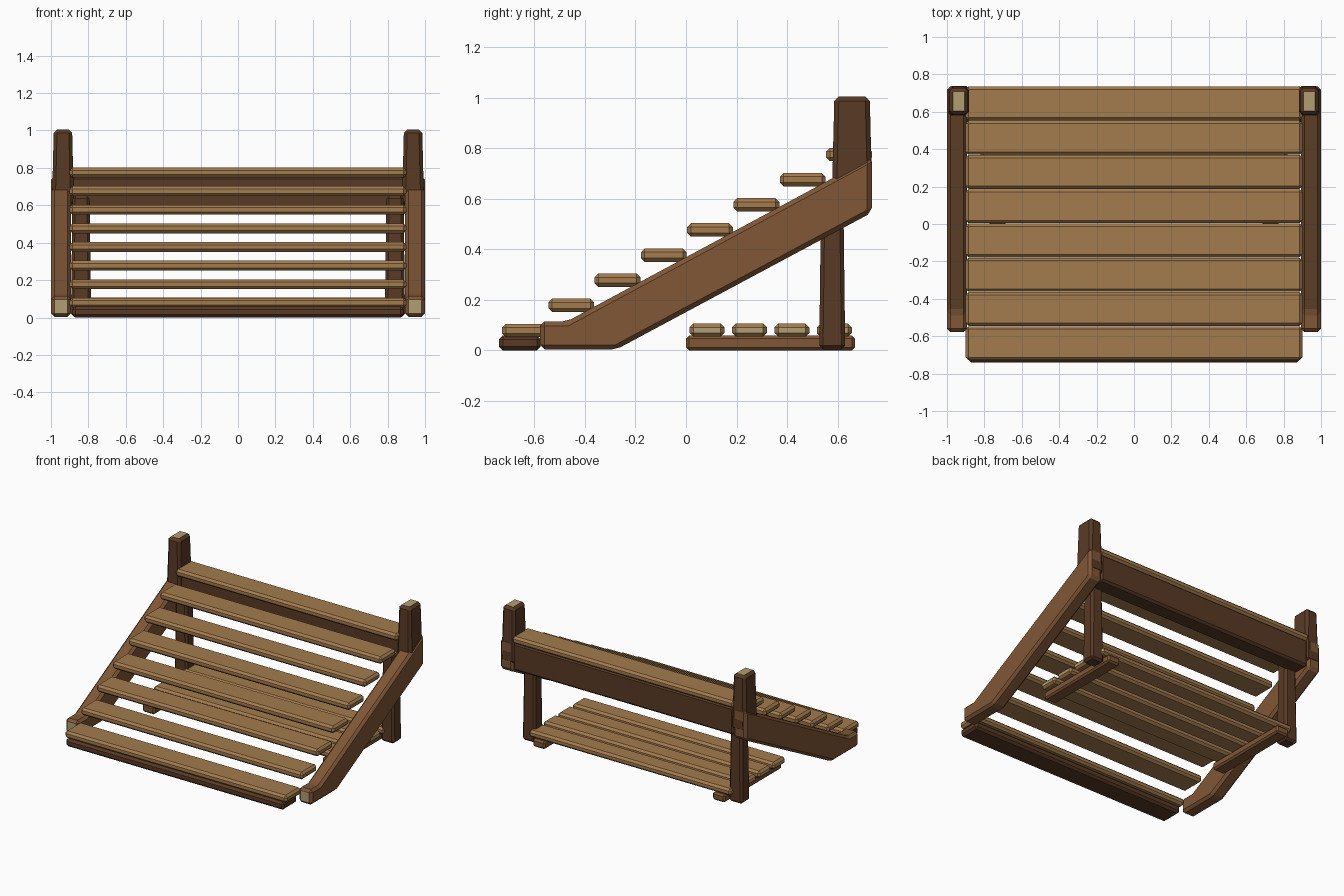
import bpy
import bmesh
from mathutils import Vector

cube = bpy.data.objects.get("Cube")
if cube:
    bpy.data.objects.remove(cube)


def material(name, rgb):
    mat = bpy.data.materials.new(name)
    mat.use_nodes = True
    mat.diffuse_color = (*rgb, 1)
    mat.node_tree.nodes["Principled BSDF"].inputs["Base Color"].default_value = (*rgb, 1)
    return mat


TREAD = material("tread wood", (0.37, 0.2, 0.075))
GRAIN = material("end grain", (0.45, 0.34, 0.17))
BROWN = material("brown timber", (0.215, 0.095, 0.037))
DARK = material("dark timber", (0.1, 0.042, 0.018))


def finish(name, bm, mat, chamfer, ends=()):
    """Chamfer all edges, then colour the faces pointing along the end directions."""
    bmesh.ops.recalc_face_normals(bm, faces=bm.faces)
    bmesh.ops.bevel(bm, geom=list(bm.edges), offset=chamfer, segments=1,
                    affect='EDGES', clamp_overlap=True)
    bm.normal_update()
    for face in bm.faces:
        if any(face.normal.dot(Vector(d)) > 0.98 for d in ends):
            face.material_index = 1
    mesh = bpy.data.meshes.new(name)
    bm.to_mesh(mesh)
    bm.free()
    mesh.materials.append(mat)
    mesh.materials.append(GRAIN)
    obj = bpy.data.objects.new(name, mesh)
    bpy.context.collection.objects.link(obj)
    return obj


def beam(name, x, y, z, mat, chamfer=0.015, ends=(), taper=0.0):
    """Box between (min, max) pairs; taper narrows the top on every side."""
    bm = bmesh.new()
    bmesh.ops.create_cube(bm, size=1)
    for v in bm.verts:
        inset = taper if v.co.z > 0 else 0
        v.co = [sum(r) / 2 + c * (r[1] - r[0] - 2 * t)
                for c, r, t in zip(v.co, (x, y, z), (inset, inset, 0))]
    return finish(name, bm, mat, chamfer, ends)


def extrude_profile(name, profile, x, mat, chamfer, ends):
    """Extrude a side profile of (y, z) points across the x range."""
    bm = bmesh.new()
    face = bm.faces.new([bm.verts.new((x[0], y, z)) for y, z in profile])
    out = bmesh.ops.extrude_face_region(bm, geom=[face])
    moved = [g for g in out["geom"] if isinstance(g, bmesh.types.BMVert)]
    bmesh.ops.translate(bm, verts=moved, vec=(x[1] - x[0], 0, 0))
    return finish(name, bm, mat, chamfer, ends)


# Stair treads
for i in range(8):
    y = -0.728 + i * 0.1832
    z = 0.052 + i * 0.0995
    beam(f"tread_{i + 1}", (-0.9, 0.9), (y, y + 0.181), (z, z + 0.053), TREAD)

# Boards below the first tread and behind the last one
beam("bottom_board", (-0.885, 0.885), (-0.74, -0.575), (0, 0.058), DARK)
beam("rear_board", (-0.895, 0.895), (0.6, 0.73), (0.55, 0.755), DARK)

# Low shelf planks
for i in range(4):
    y = 0.014 + i * 0.168
    beam(f"shelf_plank_{i + 1}", (-0.82, 0.82), (y, y + 0.138), (0.054, 0.106),
         TREAD, ends=((1, 0, 0), (-1, 0, 0)))

# Mirrored side parts
stringer = [(-0.578, 0.004), (-0.275, 0.004), (0.735, 0.545),
            (0.735, 0.765), (-0.47, 0.115), (-0.578, 0.115)]
for side, s in (("left", 1), ("right", -1)):
    def span(a, b):
        return tuple(sorted((s * a, s * b)))

    extrude_profile(f"{side}_stringer", stringer, span(0.893, 1.0), BROWN, 0.018,
                    ((0, -1, 0),))
    beam(f"{side}_top_post", span(0.877, 0.995), (0.577, 0.737), (0.6, 1.005),
         DARK, 0.018, ((0, 0, 1),), taper=0.01)
    beam(f"{side}_rear_leg", span(0.785, 0.893), (0.527, 0.63), (0.004, 0.65),
         DARK, 0.015, ((0, 0, 1),), taper=0.008)
    beam(f"{side}_shelf_runner", span(0.68, 0.78), (0, 0.668), (0, 0.058), BROWN, 0.012)
